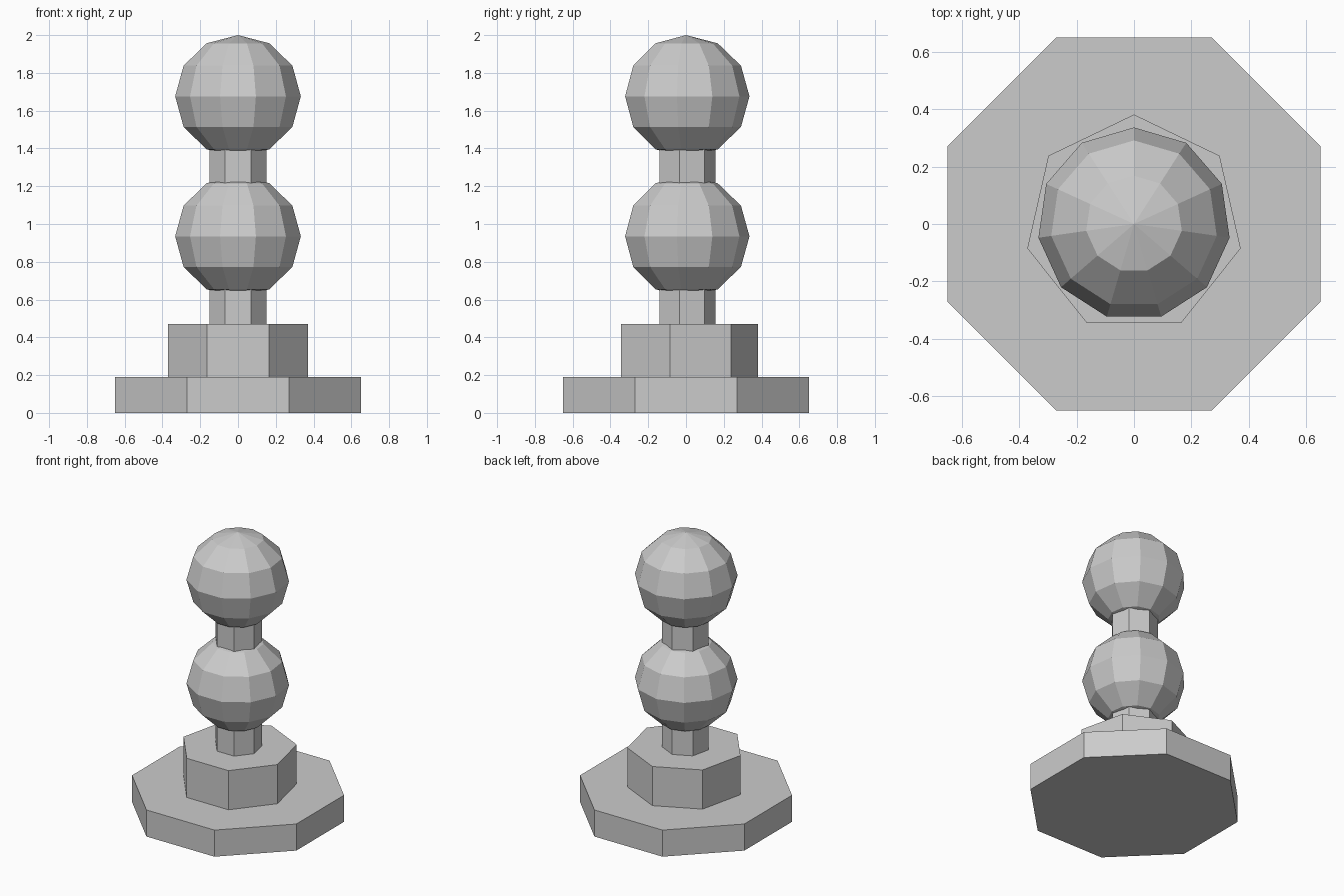
import bpy
import math

if "Cube" in bpy.data.objects:
    bpy.data.objects.remove(bpy.data.objects["Cube"])


def prism(name, sides, radius, z0, z1, turn=0.0):
    """Flat-sided cylinder between two heights, first corner at +y."""
    bpy.ops.mesh.primitive_cylinder_add(
        vertices=sides, radius=radius, depth=z1 - z0,
        location=(0, 0, (z0 + z1) / 2), rotation=(0, 0, turn))
    bpy.context.object.name = name


def ball(name, z, radius=0.336, half_height=0.324):
    """Low-poly ball, very slightly flattened."""
    bpy.ops.mesh.primitive_uv_sphere_add(
        segments=11, ring_count=6, radius=radius, location=(0, 0, z))
    obj = bpy.context.object
    obj.name = name
    obj.scale.z = half_height / radius


# Stepped base
prism("base_plate", 8, 0.65 / math.cos(math.pi / 8), 0.0, 0.19, math.pi / 8)
prism("base_step", 7, 0.381, 0.19, 0.47)

# Necks, running a little way into the balls
prism("lower_neck", 7, 0.156, 0.47, 0.67)
prism("upper_neck", 7, 0.156, 1.20, 1.41)

# Stacked balls
ball("lower_ball", 0.935)
ball("upper_ball", 1.676)
